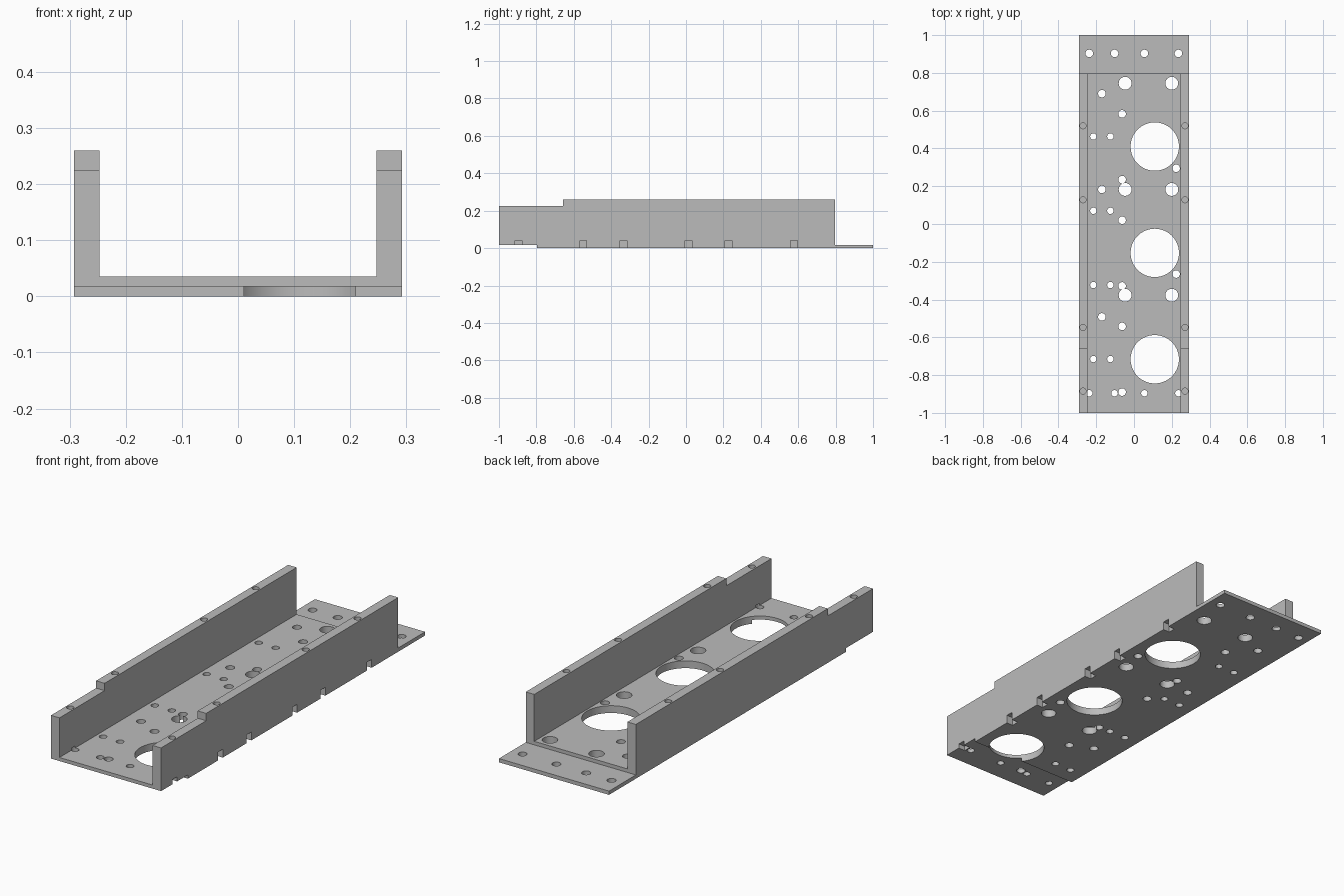
import bpy
import bmesh
from mathutils import Matrix

cube = bpy.data.objects.get("Cube")
if cube:
    bpy.data.objects.remove(cube, do_unlink=True)

HALF_W, INNER_W = 0.292, 0.247   # outer and inner half widths
STEP, SHEET, FLOOR = 0.797, 0.018, 0.035

grey = bpy.data.materials.new("plain_grey")
grey.use_nodes = True
colour = (0.5, 0.5, 0.5, 1)
grey.diffuse_color = colour
grey.node_tree.nodes["Principled BSDF"].inputs["Base Color"].default_value = colour


def make_object(name, bm):
    bmesh.ops.recalc_face_normals(bm, faces=bm.faces)
    mesh = bpy.data.meshes.new(name)
    bm.to_mesh(mesh)
    bm.free()
    mesh.materials.append(grey)
    obj = bpy.data.objects.new(name, mesh)
    bpy.context.collection.objects.link(obj)
    return obj


def add_box(bm, lo, hi):
    size = [b - a for a, b in zip(lo, hi)]
    mid = [(a + b) / 2 for a, b in zip(lo, hi)]
    bmesh.ops.create_cube(bm, matrix=Matrix.Translation(mid) @ Matrix.Diagonal((*size, 1)))


def add_drill(bm, x, y, radius, low, high, sides=32):
    bmesh.ops.create_cone(bm, cap_ends=True, segments=sides, radius1=radius, radius2=radius,
                          depth=high - low, matrix=Matrix.Translation((x, y, (low + high) / 2)))


# Body: stepped side profile extruded across the full width
profile = [(-1, SHEET), (-STEP, SHEET), (-STEP, 0), (1, 0), (1, SHEET), (STEP, SHEET),
           (STEP, 0.26), (-0.658, 0.26), (-0.658, 0.225), (-1, 0.225)]
bm = bmesh.new()
face = bm.faces.new([bm.verts.new((-HALF_W, y, z)) for y, z in profile])
ext = bmesh.ops.extrude_face_region(bm, geom=[face])
bmesh.ops.translate(bm, vec=(2 * HALF_W, 0, 0),
                    verts=[v for v in ext["geom"] if isinstance(v, bmesh.types.BMVert)])
body = make_object("channel_bracket", bm)

# Channel between the side walls
bm = bmesh.new()
add_box(bm, (-INNER_W, -1.1, FLOOR), (INNER_W, 1.1, 0.4))
channel = make_object("channel_cutter", bm)

# Floor holes: three large openings, pairs beside them, and small screw holes
bm = bmesh.new()
for y in (0.41, -0.153, -0.716):
    add_drill(bm, 0.11, y, 0.128, -0.05, 0.05, 64)
for y in (0.745, 0.183, -0.377):
    for x in (-0.047, 0.2):
        add_drill(bm, x, y, 0.034, -0.05, 0.05)
for y in (0.463, 0.07, -0.323, -0.715):
    for x in (-0.215, -0.125):
        add_drill(bm, x, y, 0.017, -0.05, 0.05)
columns = {-0.17: (0.69, 0.183, -0.492),
           -0.063: (0.583, 0.235, 0.02, -0.328, -0.542, -0.89),
           0.223: (0.295, -0.265)}
for x, ys in columns.items():
    for y in ys:
        add_drill(bm, x, y, 0.02, -0.05, 0.05)
for x in (-0.237, -0.103, 0.055, 0.235):
    add_drill(bm, x, -0.896, 0.017, -0.05, 0.045)
    add_drill(bm, x, 0.903, 0.02, -0.05, 0.05)

# Blind holes in the wall tops
for y in (0.52, 0.128, -0.547, -0.885):
    for side in (-1, 1):
        add_drill(bm, side * 0.27, y, 0.016, 0.15, 0.35, 24)
drills = make_object("hole_cutter", bm)

# Small notches along the lower edge of the left wall
bm = bmesh.new()
for y in (-0.896, -0.55, -0.334, 0.013, 0.227, 0.578):
    add_box(bm, (0.257, y - 0.018, -0.05), (0.35, y + 0.018, 0.04))
notches = make_object("notch_cutter", bm)

# Apply the cuts
for cutter in (channel, drills, notches):
    cutter.hide_render = True
    mod = body.modifiers.new(cutter.name, "BOOLEAN")
    mod.operation = "DIFFERENCE"
    mod.solver = "EXACT"
    mod.use_self = True
    mod.object = cutter

bpy.ops.object.select_all(action="DESELECT")
body.select_set(True)
bpy.context.view_layer.objects.active = body
for mod in list(body.modifiers):
    bpy.ops.object.modifier_apply(modifier=mod.name)
for cutter in (channel, drills, notches):
    bpy.data.objects.remove(cutter, do_unlink=True)
bpy.ops.object.shade_smooth_by_angle(angle=0.5)
